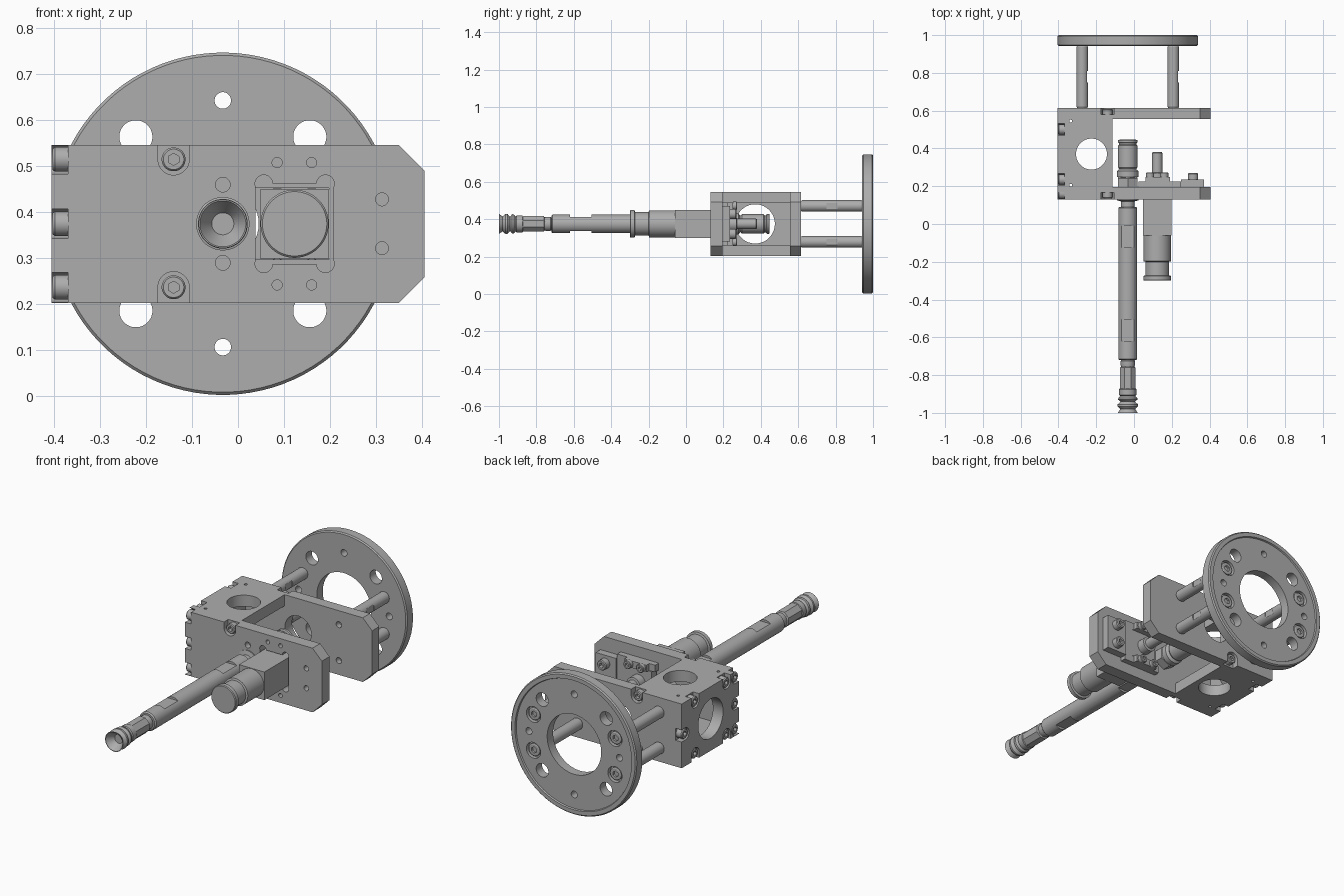
import bpy, bmesh, math
from mathutils import Vector, Matrix

if "Cube" in bpy.data.objects:
    bpy.data.objects.remove(bpy.data.objects["Cube"])

steel = bpy.data.materials.new("machined_grey")
steel.use_nodes = True
GREY = (0.42, 0.42, 0.42, 1)
steel.diffuse_color = GREY
steel.node_tree.nodes["Principled BSDF"].inputs["Base Color"].default_value = GREY

X, Y, Z = Vector((1, 0, 0)), Vector((0, 1, 0)), Vector((0, 0, 1))
CX, CZ = -0.033, 0.375            # main axis
FRONT, BACK = 0.13, 0.615         # housing depth
LOW, HIGH, LEFT, INNER = 0.203, 0.546, -0.405, -0.113


def finish(name, bm, smooth=False):
    bmesh.ops.recalc_face_normals(bm, faces=bm.faces)
    mesh = bpy.data.meshes.new(name)
    bm.to_mesh(mesh)
    bm.free()
    mesh.materials.append(steel)
    ob = bpy.data.objects.new(name, mesh)
    bpy.context.collection.objects.link(ob)
    if smooth:
        soften(ob)
    return ob


def soften(ob):
    bpy.ops.object.select_all(action="DESELECT")
    ob.select_set(True)
    bpy.context.view_layer.objects.active = ob
    bpy.ops.object.shade_smooth_by_angle(angle=math.radians(32))


def box(name, x0, x1, y0, y1, z0, z1):
    bm = bmesh.new()
    bmesh.ops.create_cube(bm, size=1)
    for v in bm.verts:
        v.co = ((x0 + x1) / 2 + v.co.x * (x1 - x0), (y0 + y1) / 2 + v.co.y * (y1 - y0),
                (z0 + z1) / 2 + v.co.z * (z1 - z0))
    return finish(name, bm)


def lathe(name, origin, axis, profile, sides=40):
    """Revolve (distance along axis, radius) pairs; ends are capped."""
    turn = Matrix.Translation(origin) @ Z.rotation_difference(axis).to_matrix().to_4x4()
    bm = bmesh.new()
    rings = []
    for h, r in profile:
        angles = [math.tau * (i + 0.5) / sides for i in range(sides)]
        rings.append([bm.verts.new(turn @ Vector((r * math.cos(a), r * math.sin(a), h))) for a in angles])
    for a, b in zip(rings, rings[1:]):
        for i in range(sides):
            j = (i + 1) % sides
            bm.faces.new((a[i], a[j], b[j], b[i]))
    bm.faces.new(rings[0])
    bm.faces.new(rings[-1])
    return finish(name, bm, True)


def cut(ob, *cutters):
    for c in cutters:
        mod = ob.modifiers.new("cut", "BOOLEAN")
        mod.operation, mod.solver, mod.object = "DIFFERENCE", "EXACT", c
        bpy.context.view_layer.objects.active = ob
        bpy.ops.object.modifier_apply(modifier=mod.name)
        bpy.data.objects.remove(c)


def drill(ob, x, y, z, axis, r, half=0.1, sides=40):
    cut(ob, lathe("drill", (x, y, z), axis, [(-half, r), (half, r)], sides))


def screw(name, origin, axis, r=0.026, h=0.03):
    """Socket head screw; origin is under the head, axis points out of the head."""
    ob = lathe(name, origin, axis, [(0, r), (h * .85, r), (h, r * .86)], 24)
    drill(ob, *(Vector(origin) + axis * h), axis, r * .5, h * .55, 6)
    soften(ob)


def plate(name, y0, y1):
    """Long plate with two chamfered corners on the free end."""
    c, end = 0.055, 0.405
    outline = [(-0.345, LOW), (end - c, LOW), (end, LOW + c), (end, HIGH - c), (end - c, HIGH), (-0.345, HIGH)]
    bm = bmesh.new()
    face = bm.faces.new([bm.verts.new((x, y0, z)) for x, z in outline])
    up = bmesh.ops.extrude_face_region(bm, geom=[face])
    bmesh.ops.translate(bm, vec=(0, y1 - y0, 0), verts=[g for g in up["geom"] if isinstance(g, bmesh.types.BMVert)])
    return finish(name, bm)


# Housing plates
front_plate = plate("front_plate", FRONT, 0.195)
back_plate = plate("back_plate", 0.555, BACK)
side_plate = box("side_plate", LEFT, -0.345, FRONT, BACK, LOW, HIGH)
drill(side_plate, LEFT, 0.37, CZ, X, 0.105, sides=64)
for name, z0, z1 in (("top_plate", HIGH - .06, HIGH), ("bottom_plate", LOW, LOW + .06)):
    slab = box(name, -0.345, INNER, 0.195, 0.555, z0, z1)
    drill(slab, -0.225, 0.37, z0, Z, 0.082, sides=64)
    for y in (0.2, 0.55):
        drill(slab, -0.335, y + (.37 - y) * .03, z0, Z, 0.008, sides=12)
    soften(slab)

# Screws in open pockets on the front and back plates
for ob, y, out in ((front_plate, FRONT, -Y), (back_plate, BACK, Y)):
    for z, edge in ((0.515, HIGH), (0.237, LOW)):
        drill(ob, -0.14, y, z, Y, 0.034, 0.036)
        lo, hi = sorted((z, edge + (edge - z)))
        cut(ob, box("pocket", -0.174, -0.106, y - .036, y + .036, lo, hi))
        screw("plate_screw", (-0.14, y - out.y * .036, z), out)

# Screws in open pockets on the side plate
pockets = [(0.16, z, -Y) for z in (0.515, CZ, 0.237)] + [(0.585, CZ, Y)]
pockets += [(y, z, d) for y in (0.235, 0.5) for z, d in ((0.515, Z), (0.237, -Z))]
for y, z, d in pockets:
    drill(side_plate, LEFT, y, z, X, 0.032, 0.036)
    e = Vector((0, y, z)) + d * 0.05
    wy, wz = (0.032, 0) if d.z else (0, 0.032)
    ys, zs = sorted((y, e.y)), sorted((z, e.z))
    cut(side_plate, box("pocket", LEFT - .036, LEFT + .036, ys[0] - wy, ys[1] + wy, zs[0] - wz, zs[1] + wz))
    screw("side_screw", (LEFT + .036, y, z), -X, 0.027, 0.034)
soften(side_plate)

# Front plate openings: sensor window with relieved corners and drilled holes
cut(front_plate, box("window", 0.038, 0.208, 0.05, 0.3, 0.288, 0.462))
for x in (0.056, 0.19):
    for z in (0.288, 0.462):
        drill(front_plate, x, 0.16, z, Y, 0.019)
for dz in (-0.133, 0.133):
    for x in (0.085, 0.16):
        drill(front_plate, x, FRONT, CZ + dz, Y, 0.011, 0.03, 20)
for dz in (-0.085, 0.085):
    drill(front_plate, CX, FRONT, CZ + dz, Y, 0.016, 0.03, 24)
for dz in (-0.053, 0.053):
    drill(front_plate, 0.313, FRONT, CZ + dz, Y, 0.014, 0.03, 24)
soften(front_plate)

# Mounting flange with recessed back face
flange = lathe("mounting_flange", (CX, 0.942, CZ), Y,
               [(0, .366), (.006, .372), (.052, .372), (.058, .366), (.058, .345), (.05, .342)], 96)
drill(flange, CX, 0.97, CZ, Y, 0.16, sides=72)
drill(back_plate, CX, 0.585, CZ, Y, 0.078, sides=56)
for sx in (-1, 1):
    for sz in (-1, 1):
        drill(flange, CX + sx * .189, 0.97, CZ + sz * .189, Y, 0.036)
    drill(flange, CX + sx * .268, 0.97, CZ, Y, 0.018, sides=24)
    drill(flange, CX, 0.97, CZ + sx * .268, Y, 0.018, sides=24)

# Spacer posts between housing and flange, with their screws
for sx in (-1, 1):
    for sz in (-1, 1):
        x, z = CX + sx * .241, CZ + sz * .096
        post = lathe("spacer_post", (x, BACK, z), Y, [(0, .027), (.006, .031), (.322, .031), (.328, .027)], 32)
        for s in (-1, 1):
            cut(post, box("flat", x + s * .026, x + s * .05, 0.75, 0.81, z - .05, z + .05))
        soften(post)
        drill(flange, x, 1.0, z, Y, 0.042, 0.03, 32)
        screw("flange_screw", (x, 0.968, z), Y, 0.033, 0.02)
        drill(back_plate, x, 0.555, z, Y, 0.016, 0.03, 24)
soften(flange)
soften(back_plate)

# Suction rod: tube, neck, fitting and bellows cup
tube = lathe("rod_tube", (CX, 0, CZ), Y, [(-.72, .044), (-.714, .05), (.084, .05), (.09, .044)], 48)
for y0, y1 in ((-.62, -.505), (-.125, -.01)):
    for s in (-1, 1):
        z = sorted((CZ + s * .038, CZ + s * .07))
        cut(tube, box("flat", CX - .1, CX + .1, y0, y1, *z))
soften(tube)
lathe("rod_front_neck", (CX, 0, CZ), Y, [(-.765, .034), (-.745, .038), (-.725, .038), (-.715, .03)])
lathe("rod_fitting", (CX, 0, CZ), Y, [(-.88, .045), (-.76, .045), (-.755, .036), (-.75, .036)], 8)
lathe("rod_collar", (CX, 0, CZ), Y, [(-.91, .04), (-.905, .046), (-.875, .046), (-.87, .04)])
lathe("suction_cup", (CX, 0, CZ), Y, [(-.96, .024), (-1.0, .05), (-1.0, .053), (-.98, .04), (-.965, .054),
      (-.955, .054), (-.94, .038), (-.93, .052), (-.92, .05), (-.905, .034)])
lathe("rod_rear_neck", (CX, 0, CZ), Y, [(.085, .036), (.12, .036), (.125, .058), (.132, .058)])
lathe("rod_nut", (CX, 0, CZ), Y, [(.19, .06), (.242, .06), (.25, .053)], 6)
lathe("rod_rear_fitting", (CX, 0, CZ), Y, [(.245, .044), (.25, .058), (.28, .058), (.29, .044), (.3, .052),
      (.415, .052), (.42, .046), (.428, .046), (.432, .053), (.445, .053), (.447, .036), (.43, .03)])

# Optical sensor: body, lens barrel, cable gland
SX = 0.123
box("sensor_body", SX - .075, SX + .075, -0.06, 0.225, CZ - .075, CZ + .075)
lathe("lens_barrel", (SX, 0, CZ), Y, [(-.3, .07), (-.296, .074), (-.275, .074), (-.272, .063), (-.2, .063),
      (-.197, .073), (-.06, .073)], 56)
lathe("cable_gland", (SX, 0, CZ), Y, [(.22, .04), (.27, .04), (.272, .028), (.375, .028), (.38, .024)], 32)

# Sensor bracket behind the front plate
for s in (-1, 1):
    z0, z1 = sorted((CZ + s * .078, CZ + s * .115))
    box("bracket_bar", 0.025, 0.22, 0.195, 0.225, z0, z1)
    box("bracket_clamp", 0.06, 0.19, 0.225, 0.25, z0, z1)
    for x in (0.085, 0.16):
        screw("bracket_screw", (x, 0.25, CZ + s * .097), Y, 0.022, 0.022)
    screw("pad_screw", (0.313, 0.235, CZ + s * .053), Y, 0.027, 0.035)
box("bracket_link", 0.198, 0.25, 0.195, 0.225, CZ - .115, CZ + .115)
box("bracket_pad", 0.25, 0.37, 0.195, 0.235, CZ - .095, CZ + .095)
